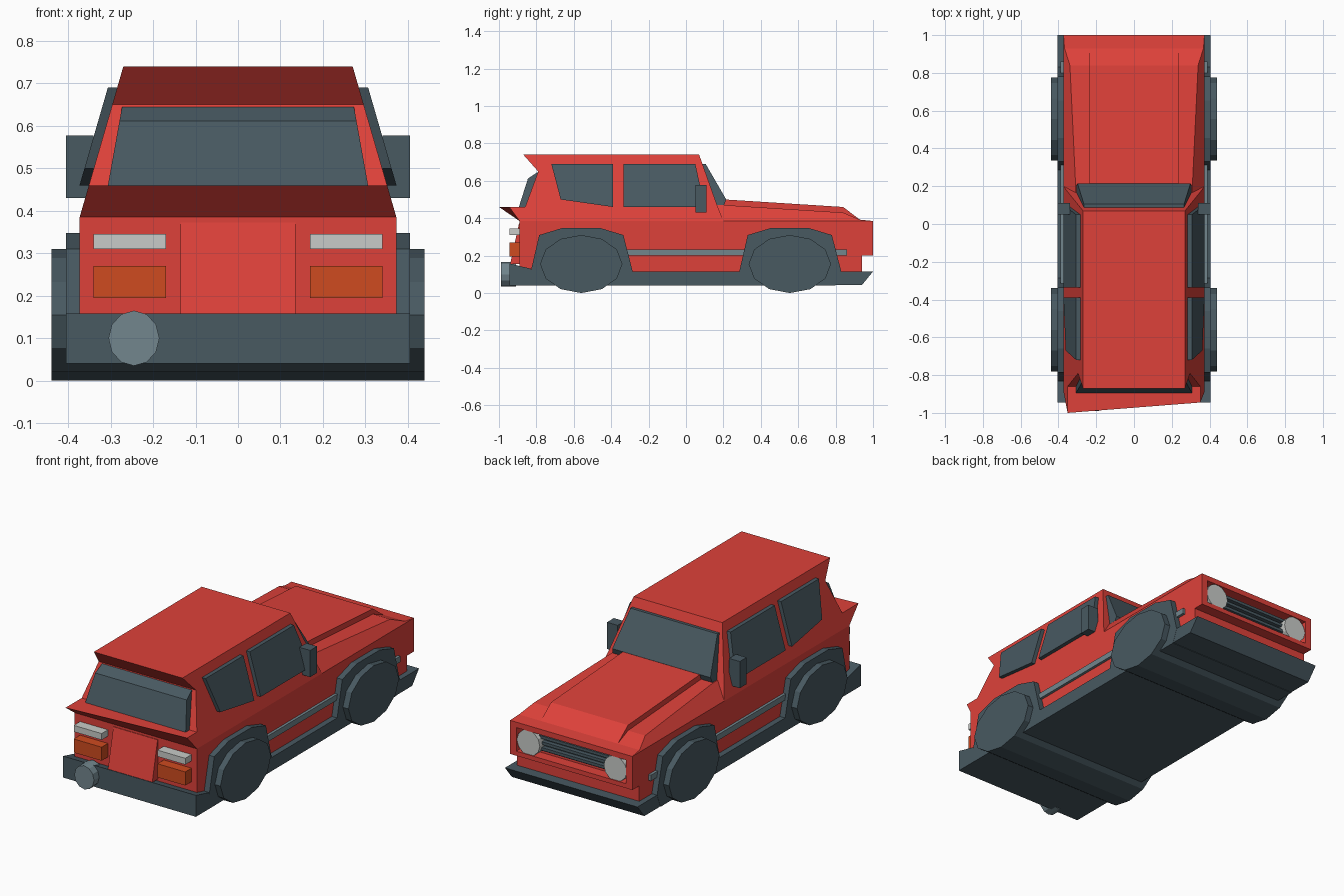
import bpy, bmesh, math
from mathutils import Matrix

cube = bpy.data.objects.get("Cube")
if cube:
    bpy.data.objects.remove(cube, do_unlink=True)


def material(name, rgb):
    m = bpy.data.materials.new(name)
    m.use_nodes = True
    m.diffuse_color = (*rgb, 1)
    m.node_tree.nodes["Principled BSDF"].inputs["Base Color"].default_value = (*rgb, 1)
    return m


RED = material("red paint", (.73, .053, .042))
DARK = material("dark trim", (.065, .1, .12))
STEEL = material("steel grey", (.17, .24, .27))
WHITE = material("pale lamp", (.58, .6, .58))
ORANGE = material("orange lamp", (.62, .07, .014))


def finish(name, bm, mat):
    bmesh.ops.recalc_face_normals(bm, faces=bm.faces)
    mesh = bpy.data.meshes.new(name)
    bm.to_mesh(mesh)
    bm.free()
    mesh.materials.append(mat)
    ob = bpy.data.objects.new(name, mesh)
    bpy.context.collection.objects.link(ob)
    return ob


def prism(name, profile, mat, outer, inner=None):
    """Side profile of (y, z) points between two x functions of z."""
    inner = inner or (lambda z: -outer(z))
    bm = bmesh.new()
    a = [bm.verts.new((inner(z), y, z)) for y, z in profile]
    b = [bm.verts.new((outer(z), y, z)) for y, z in profile]
    bm.faces.new(a)
    bm.faces.new(b[::-1])
    for i in range(len(a)):
        j = (i + 1) % len(a)
        bm.faces.new((a[i], a[j], b[j], b[i]))
    return finish(name, bm, mat)


def box(name, x, y, z, mat):
    profile = [(y[0], z[0]), (y[1], z[0]), (y[1], z[1]), (y[0], z[1])]
    return prism(name, profile, mat, lambda h: x[1], lambda h: x[0])


def disc(name, center, ry, rz, depth, axis, sides, mat):
    bm = bmesh.new()
    bmesh.ops.create_cone(bm, cap_ends=True, segments=sides, radius1=1, radius2=1, depth=depth)
    bm.transform(Matrix.Rotation(math.pi / 2, 4, "Y" if axis == "X" else "X"))
    scale = (1, ry, rz) if axis == "X" else (ry, 1, rz)
    bm.transform(Matrix.Translation(center) @ Matrix.Diagonal((*scale, 1)))
    return finish(name, bm, mat)


def cabin_x(z):
    return .373 - max(0, z - .385) * .29


# Lower body, cabin with a skewed rear lip, and bonnet
box("lower_body", (-.373, .373), (-.89, .94), (.115, .385), RED)
cabin = prism("cabin", [(-.89, .385), (-1, .46), (-.86, .46), (-.79, .65), (-.87, .74),
                        (.07, .74), (.17, .46), (.2, .385)], RED, cabin_x)
for v in cabin.data.vertices:
    if v.co.y < -.95 and v.co.x > 0:
        v.co.y = -.945
prism("bonnet_base", [(.1, .385), (.1, .47), (.21, .47), (.84, .43), (.93, .392), (1, .385)],
      RED, lambda z: .373 - (z - .385) * .75)
prism("bonnet_panel", [(.15, .42), (.15, .5), (.21, .5), (.84, .46), (.93, .392), (.9, .385)],
      RED, lambda z: .235)

# Nose frame around the recessed grille
box("nose_top", (-.373, .373), (.93, 1), (.355, .385), RED)
box("nose_bottom", (-.373, .373), (.93, 1), (.2, .225), RED)
for name, s in (("left", 1), ("right", -1)):
    box("nose_side_" + name, sorted((s * .335, s * .373)), (.93, 1), (.225, .355), RED)
    disc("headlight_" + name, (s * .265, .965, .288), .07, .07, .06, "Y", 12, WHITE)
box("grille_back", (-.26, .26), (.93, .948), (.24, .345), DARK)
for i in range(3):
    z = .255 + i * .032
    box(f"grille_bar_{i + 1}", (-.25, .25), (.94, .972), (z, z + .016), DARK)

# Windscreen and rear window slabs
glass_x = lambda z: .265 + (.69 - z) * .18
prism("windscreen", [(.05, .69), (.105, .69), (.215, .5), (.2, .46), (.12, .46)], DARK, glass_x)
prism("rear_window", [(-.895, .455), (-.845, .612), (-.795, .645), (-.75, .645), (-.75, .455)],
      DARK, glass_x)

# Side windows, mirrors and mouldings on both sides
PANES = {
    "rear_side_window": [(-.72, .69), (-.39, .69), (-.39, .46), (-.67, .5)],
    "front_side_window": [(-.335, .69), (.05, .69), (.1, .46), (-.335, .46)],
}
for name, s in (("left", 1), ("right", -1)):
    for pane, profile in PANES.items():
        prism(f"{pane}_{name}", profile, DARK,
              lambda z: s * (cabin_x(z) + .022), lambda z: s * (cabin_x(z) - .02))
    box("mirror_" + name, sorted((s * .34, s * .405)), (.05, .11), (.43, .577), DARK)
    box("side_moulding_" + name, sorted((s * .36, s * .388)), (-.32, .86), (.2, .232), STEEL)
    # Tail lamps
    box("reverse_lamp_" + name, sorted((s * .17, s * .34)), (-.945, -.88), (.31, .345), WHITE)
    box("tail_lamp_" + name, sorted((s * .17, s * .34)), (-.945, -.88), (.195, .27), ORANGE)

# Tailgate panel swelling outward at the bottom
prism("tailgate", [(-.88, .372), (-.893, .372), (-.94, .155), (-.88, .155)], RED, lambda z: .135)

# Sills, wheel arches and bumpers
arch = [(-.27, .115), (-.225, .31), (-.1, .348), (.1, .348), (.225, .31), (.275, .115)]
lower = [(-.945, .04), (-.945, .158), (-.83, .13)]
for cy in (-.56, .555):
    lower += [(cy + y, z) for y, z in arch]
lower += [(.8, .04)]
prism("lower_trim", lower, DARK, lambda z: .405)
prism("front_bumper", [(.72, .042), (.94, .042), (1, .115), (.78, .115)], DARK, lambda z: .404)

# Full-width wheel drums
for name, cy in (("rear", -.56), ("front", .555)):
    disc(name + "_wheels", (0, cy, .155), .22, .155, .878, "X", 12, DARK)

# Exhaust
disc("exhaust", (-.245, -.95, .1), .06, .065, .08, "Y", 12, STEEL)
